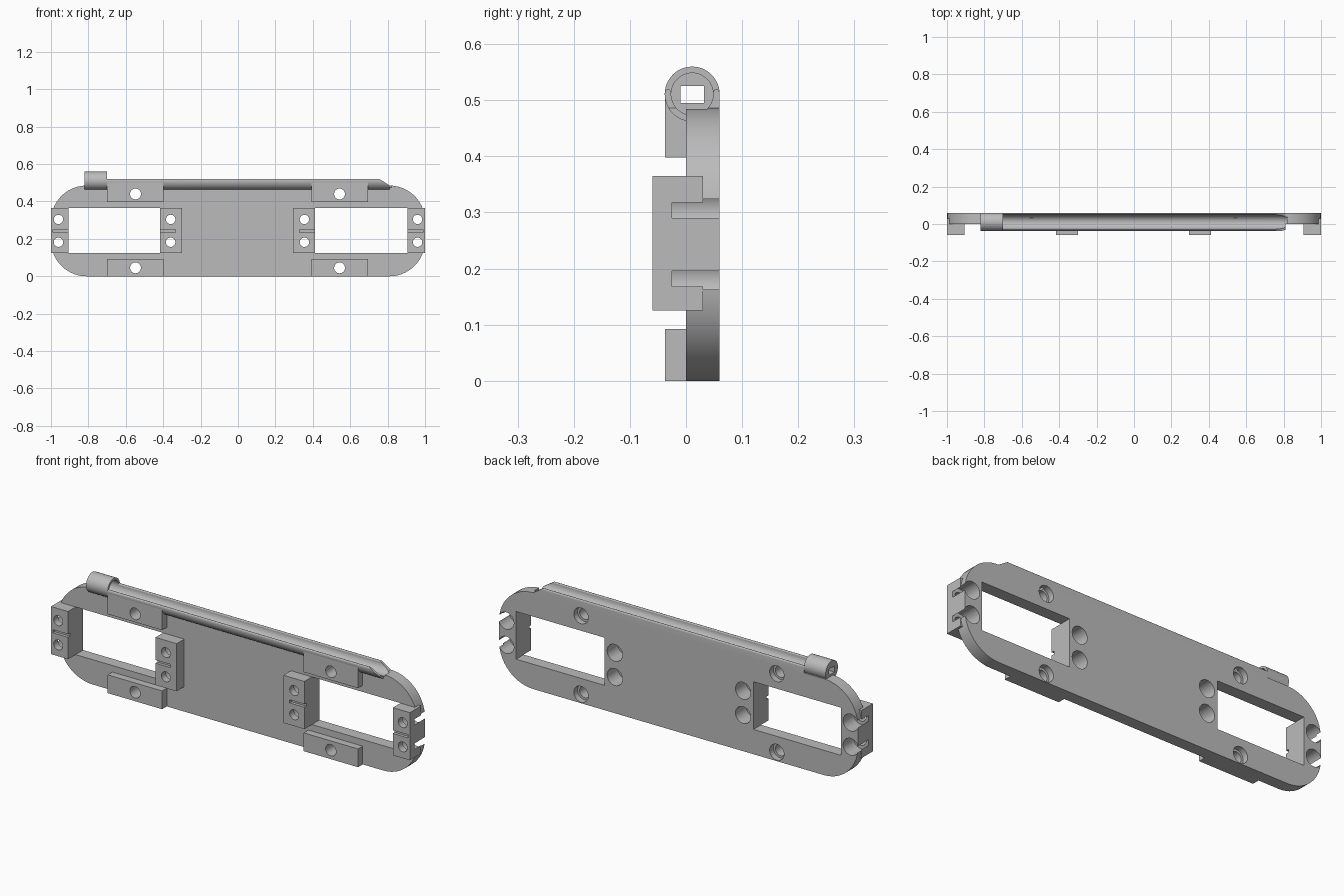
import bpy, bmesh, math

cube = bpy.data.objects.get("Cube")
if cube:
    bpy.data.objects.remove(cube, do_unlink=True)

gray = bpy.data.materials.new("plain_gray")
gray.use_nodes = True
gray.diffuse_color = (0.5, 0.5, 0.5, 1)
gray.node_tree.nodes["Principled BSDF"].inputs["Base Color"].default_value = (0.5, 0.5, 0.5, 1)


def finish(name, bm):
    bmesh.ops.recalc_face_normals(bm, faces=bm.faces[:])
    me = bpy.data.meshes.new(name)
    bm.to_mesh(me)
    bm.free()
    me.materials.append(gray)
    ob = bpy.data.objects.new(name, me)
    bpy.context.scene.collection.objects.link(ob)
    return ob


def loft(bm, rings):
    """Closed solid through rings with equal point counts."""
    loops = [[bm.verts.new(p) for p in ring] for ring in rings]
    n = len(loops[0])
    for a, b in zip(loops, loops[1:]):
        for i in range(n):
            j = (i + 1) % n
            bm.faces.new((a[i], a[j], b[j], b[i]))
    bm.faces.new(loops[0])
    bm.faces.new(loops[-1])


def along_x(pts, a, b):
    return [[(x, p, q) for p, q in pts] for x in (a, b)]


def along_y(pts, a, b):
    return [[(p, y, q) for p, q in pts] for y in (a, b)]


def solid(name, *ring_sets):
    bm = bmesh.new()
    for rings in ring_sets:
        loft(bm, rings)
    return finish(name, bm)


def box(x0, x1, y0, y1, z0, z1):
    return along_y([(x0, z0), (x1, z0), (x1, z1), (x0, z1)], y0, y1)


def arc(cx, cy, r, a0, a1, n, ry=None):
    angles = [math.radians(a0 + (a1 - a0) * i / n) for i in range(n + 1)]
    return [(cx + r * math.cos(t), cy + (ry or r) * math.sin(t)) for t in angles]


def circle(cx, cy, r, n=40):
    return arc(cx, cy, r, 0, 360, n)[:-1]


def stepped_bore(x, z, r_hole, r_bore, y_step):
    """Narrow hole from the front opening into a wide bore at the back."""
    steps = ((r_hole, -0.1), (r_hole, y_step), (r_bore, y_step), (r_bore, 0.1))
    return solid("bore_cutter", [[(p, y, q) for p, q in circle(x, z, r)] for r, y in steps])


def cut(ob, cutters):
    for c in cutters:
        m = ob.modifiers.new("cut", 'BOOLEAN')
        m.operation, m.solver, m.object = 'DIFFERENCE', 'EXACT', c
    deps = bpy.context.evaluated_depsgraph_get()
    mesh = bpy.data.meshes.new_from_object(ob.evaluated_get(deps))
    ob.modifiers.clear()
    ob.data = mesh


# Main dimensions
TOP, BACK = 0.485, 0.06
WZ0, WZ1 = 0.125, 0.365
RAIL_Y, RAIL_Z = 0.011, 0.511
windows = ((-0.905, -0.418), (0.412, 0.905))
tab_spans = ((-0.70, -0.397), (0.392, 0.695))

# Plate with rounded corners and rounded rim
bm = bmesh.new()
R = 0.19
outline = []
for cx, cz, a in ((1 - R, TOP - R, 0), (R - 1, TOP - R, 90), (R - 1, R, 180), (1 - R, R, 270)):
    outline += arc(cx, cz, R, a, a + 90, 14)
loft(bm, along_y(outline, 0, BACK))
rim = [e for e in bm.edges if abs(e.verts[0].co.y - e.verts[1].co.y) < 1e-5]
bmesh.ops.bevel(bm, geom=rim, offset=0.026, segments=6, profile=0.5, affect='EDGES')
plate = finish("plate", bm)

# Blocks on both ends of each window
block_spans = ((-1, -0.905), (-0.418, -0.30), (0.295, 0.412), (0.905, 1))
blocks = solid("mount_blocks", *[box(a, b, -0.06, 0.03, WZ0, WZ1) for a, b in block_spans])

# Screw tabs along bottom and top
tabs = solid("screw_tabs", *[box(a, b, -0.037, 0.03, z0, z1)
                             for a, b in tab_spans for z0, z1 in ((0, 0.092), (0.398, RAIL_Z))])

# Open channel rail on top, flush with the back
profile = [(BACK, 0.44)]
profile += arc(0.054, RAIL_Z, 0.006, 0, 180, 8, 0.009)
profile += arc(-0.032, RAIL_Z, 0.006, 0, 180, 8, 0.009)
profile += arc(RAIL_Y, RAIL_Z, 0.049, 180, 270, 12)[1:]
profile += [(RAIL_Y, 0.44)]
rail = solid("channel_rail", along_x(profile, -0.70, 0.81))

# Round socket closing the left end of the rail
socket = solid("end_socket", along_x(circle(RAIL_Y, RAIL_Z, 0.049, 48), -0.82, -0.70))

# Cutters
window_cuts = [solid("window_cutter", box(a, b, -0.1, 0.1, WZ0, WZ1)) for a, b in windows]
block_bores = [stepped_bore(x, z, 0.025, 0.0425, -0.025)
               for x in (-0.96, -0.36, 0.355, 0.96) for z in (0.182, 0.304)]
tab_bores = [stepped_bore(x, z, 0.029, 0.04, 0.03)
             for z in (0.045, 0.44) for x in (-0.548, 0.543)]
slots = [solid("slot_cutter", box(a, a + 0.09, -0.1, -0.045, 0.235, 0.251))
         for a in (-0.99, -0.425, 0.33, 0.90)]
channel = solid("channel_cutter", along_x(circle(RAIL_Y, RAIL_Z, 0.0375, 48), -0.79, 0.82))
key_hole = solid("key_cutter", box(-0.9, -0.75, -0.01, 0.032, 0.495, 0.525))
ramp = solid("ramp_cutter", along_y([(0.755, 0.521), (0.83, 0.473), (0.83, 0.6), (0.755, 0.6)], -0.1, 0.1))

cut(plate, window_cuts + block_bores + tab_bores + [channel])
cut(blocks, block_bores + slots)
cut(tabs, tab_bores + [channel])
cut(rail, [channel, ramp] + tab_bores[2:])
cut(socket, [channel, key_hole])

for c in window_cuts + block_bores + tab_bores + slots + [channel, key_hole, ramp]:
    bpy.data.objects.remove(c, do_unlink=True)

# Smooth round surfaces, sharp edges kept
for ob in (plate, blocks, tabs, rail, socket):
    bpy.ops.object.select_all(action='DESELECT')
    ob.select_set(True)
    bpy.context.view_layer.objects.active = ob
    bpy.ops.object.shade_smooth_by_angle(angle=math.radians(30))
